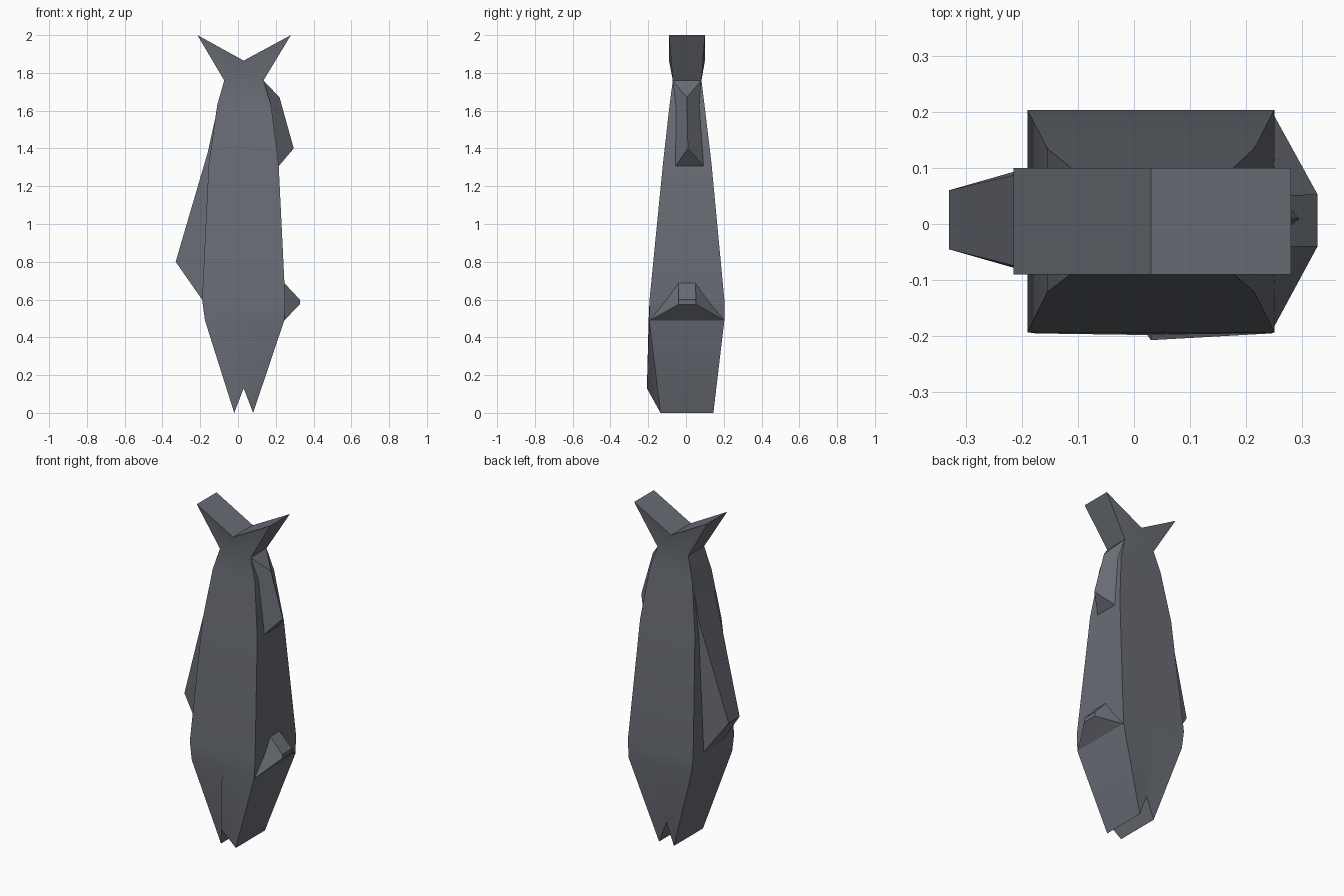
import bpy, math

if "Cube" in bpy.data.objects:
    bpy.data.objects.remove(bpy.data.objects["Cube"])

slate = bpy.data.materials.new("slate grey")
slate.use_nodes = True
colour = (0.14, 0.15, 0.175, 1)
slate.diffuse_color = colour
slate.node_tree.nodes["Principled BSDF"].inputs["Base Color"].default_value = colour


def make(name, verts, faces):
    mesh = bpy.data.meshes.new(name)
    mesh.from_pydata(verts, [], faces)
    mesh.materials.append(slate)
    obj = bpy.data.objects.new(name, mesh)
    bpy.context.collection.objects.link(obj)
    bpy.ops.object.select_all(action='DESELECT')
    obj.select_set(True)
    bpy.context.view_layer.objects.active = obj
    # consistent outward normals
    bpy.ops.object.mode_set(mode='EDIT')
    bpy.ops.mesh.select_all(action='SELECT')
    bpy.ops.mesh.normals_make_consistent(inside=False)
    bpy.ops.object.mode_set(mode='OBJECT')
    bpy.ops.object.shade_smooth_by_angle(angle=math.radians(30))
    return obj


def slab(name, rows):
    """Closed solid from an outline whose points (x, z, front y, back y) span a width."""
    n = len(rows)
    verts = [(x, f, z) for x, z, f, b in rows] + [(x, b, z) for x, z, f, b in rows]
    faces = [tuple(range(n)), tuple(range(2 * n - 1, n - 1, -1))]
    faces += [(i, (i + 1) % n, (i + 1) % n + n, i + n) for i in range(n)]
    return make(name, verts, faces)


# body, from the open mouth to the forked tail:
# (left x, right x, side z, middle z, front y, middle front y, back y)
MID = 0.03
sections = [
    (-0.02, 0.08, 0.0, 0.13, -0.135, -0.207, 0.145),
    (-0.175, 0.245, 0.49, 0.49, -0.195, -0.198, 0.203),
    (-0.19, 0.25, 0.6, 0.6, -0.193, -0.193, 0.203),
    (-0.155, 0.215, 1.32, 1.32, -0.122, -0.122, 0.135),
    (-0.11, 0.175, 1.63, 1.63, -0.087, -0.087, 0.098),
    (-0.073, 0.135, 1.76, 1.76, -0.07, -0.07, 0.082),
    (-0.215, 0.28, 2.0, 1.865, -0.09, -0.09, 0.1),
]
verts, faces = [], []
for xl, xr, zs, zm, yf, ym, yb in sections:
    verts += [(xl, yf, zs), (MID, ym, zm), (xr, yf, zs),
              (xr, yb, zs), (MID, yb, zm), (xl, yb, zs)]
for s in range(len(sections) - 1):
    for i in range(6):
        j = (i + 1) % 6
        faces.append((6 * s + i, 6 * s + j, 6 * s + 6 + j, 6 * s + 6 + i))
for base in (0, len(verts) - 6):
    faces += [(base, base + 1, base + 4, base + 5), (base + 1, base + 2, base + 3, base + 4)]
make("body", verts, faces)

# tall fin on the back
slab("back_fin", [(-0.105, 1.63, -0.08, 0.09), (-0.16, 1.38, -0.088, 0.1),
                  (-0.33, 0.8, -0.045, 0.06), (-0.19, 0.6, -0.085, 0.1),
                  (-0.14, 1.0, -0.1, 0.115)])

# ridged fin under the tail
make("rear_fin",
     [(0.135, -0.07, 1.76), (0.135, 0.08, 1.76), (0.22, 0.005, 1.67), (0.295, 0.01, 1.4),
      (0.21, -0.06, 1.3), (0.21, 0.1, 1.3)],
     [(0, 1, 2), (0, 2, 3, 4), (1, 5, 3, 2), (4, 3, 5), (0, 4, 5, 1)])

# short belly fin that spreads down to the corners of the body
make("belly_fin",
     [(0.243, -0.04, 0.69), (0.243, 0.05, 0.69), (0.327, -0.04, 0.6), (0.327, 0.053, 0.6),
      (0.327, -0.04, 0.575), (0.327, 0.053, 0.575), (0.246, -0.19, 0.49), (0.246, 0.2, 0.49)],
     [(0, 2, 3, 1), (2, 4, 5, 3), (4, 6, 7, 5), (0, 6, 4, 2), (1, 3, 5, 7), (0, 1, 7, 6)])
